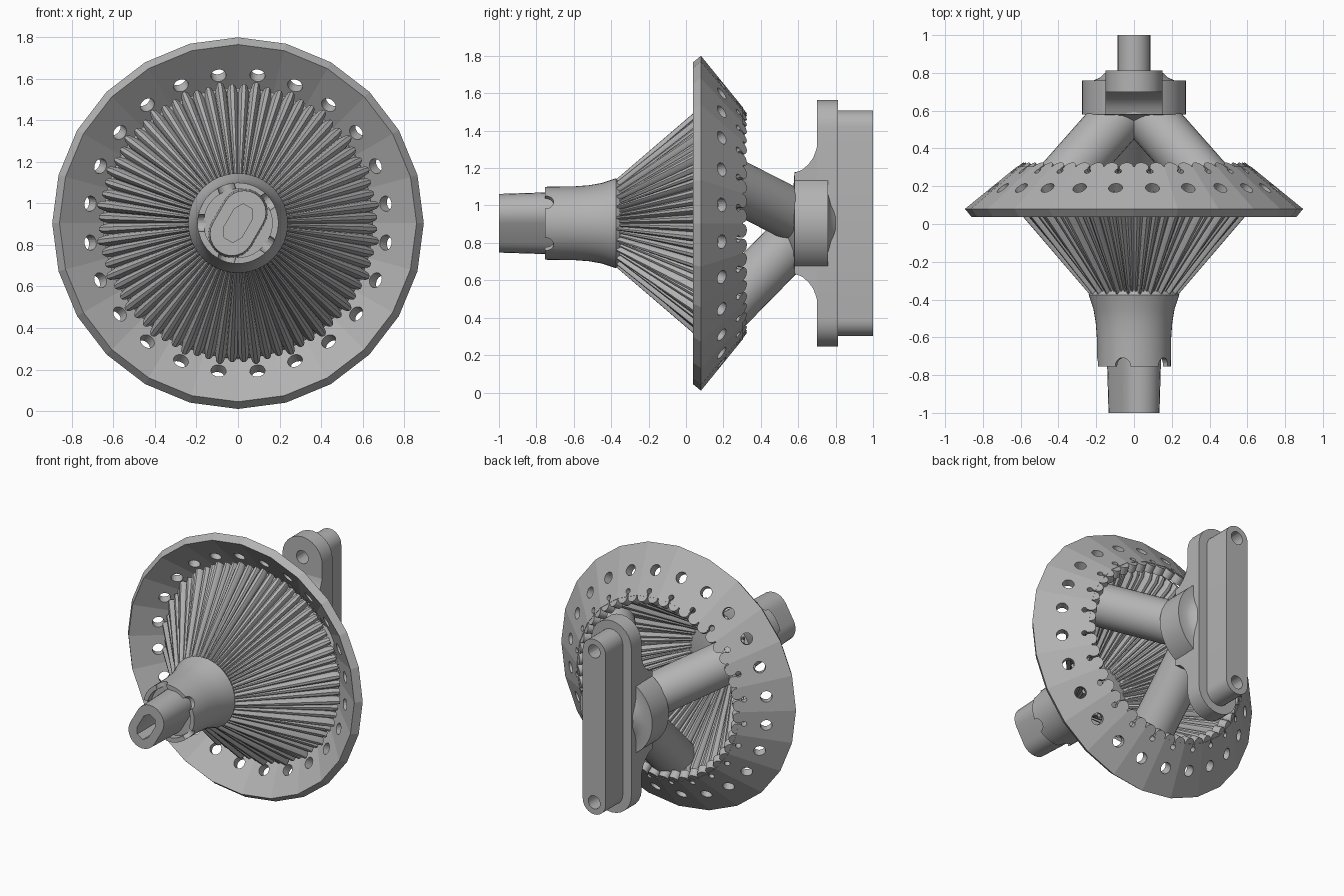
import bpy, bmesh
from math import sin, cos, pi, radians
from mathutils import Matrix, Vector

if "Cube" in bpy.data.objects:
    bpy.data.objects.remove(bpy.data.objects["Cube"])

CZ = 0.905          # height of the main axis, which runs along y
SIDES = 24
STEP = 2 * pi / SIDES

mat = bpy.data.materials.new("plain_grey")
mat.use_nodes = True
GREY = (0.45, 0.45, 0.45, 1)
mat.diffuse_color = GREY
mat.node_tree.nodes["Principled BSDF"].inputs["Base Color"].default_value = GREY


def finish(bm, name, smooth=True):
    bmesh.ops.remove_doubles(bm, verts=bm.verts, dist=1e-5)
    bmesh.ops.recalc_face_normals(bm, faces=bm.faces)
    me = bpy.data.meshes.new(name)
    bm.to_mesh(me)
    bm.free()
    me.materials.append(mat)
    ob = bpy.data.objects.new(name, me)
    bpy.context.collection.objects.link(ob)
    if smooth:
        smooth_shade(ob)
    return ob


def smooth_shade(ob):
    bpy.ops.object.select_all(action='DESELECT')
    ob.select_set(True)
    bpy.context.view_layer.objects.active = ob
    bpy.ops.object.shade_smooth_by_angle(angle=radians(35))


def loft(bm, rings, closed=False):
    """Skin a list of equal point rings, capping the ends unless closed."""
    rows = [[bm.verts.new(p) for p in ring] for ring in rings]
    n = len(rows[0])
    pairs = list(zip(rows, rows[1:])) + ([(rows[-1], rows[0])] if closed else [])
    for a, b in pairs:
        for i in range(n):
            j = (i + 1) % n
            bm.faces.new((a[i], a[j], b[j], b[i]))
    if not closed:
        bm.faces.new(rows[0])
        bm.faces.new(rows[-1])


def polar(r, a, y):
    return Vector((r * cos(a), y, CZ + r * sin(a)))


def lathe(name, profile, n=48, closed=False, smooth=True):
    bm = bmesh.new()
    loft(bm, [[polar(max(r, 1e-3), 2 * pi * i / n, y) for i in range(n)]
              for r, y in profile], closed)
    return finish(bm, name, smooth)


def obround(half_w, off, y, tilt=0, n=12):
    """Stadium outline in the xz plane, long axis leaning by tilt."""
    pts = []
    for end in (0, 1):
        for i in range(n + 1):
            a = pi * (end + i / n)
            u, v = half_w * cos(a), half_w * sin(a) + (off if end == 0 else -off)
            pts.append(Vector((u * cos(tilt) + v * sin(tilt), y,
                               CZ + v * cos(tilt) - u * sin(tilt))))
    return pts


def cylinder(bm, matrix, r, depth, n=20):
    bmesh.ops.create_cone(bm, cap_ends=True, segments=n, radius1=r, radius2=r,
                          depth=depth, matrix=matrix)


def cut(ob, cutter, smooth=True):
    cutter.hide_render = True
    mod = ob.modifiers.new("cut", 'BOOLEAN')
    mod.operation, mod.solver, mod.object = 'DIFFERENCE', 'EXACT', cutter
    deps = bpy.context.evaluated_depsgraph_get()
    ob.data = bpy.data.meshes.new_from_object(ob.evaluated_get(deps))
    ob.modifiers.clear()
    bpy.data.objects.remove(cutter)
    if smooth:
        smooth_shade(ob)


# Faceted rim: a conical band of 24 flat panels
SR, SY = -0.776, 0.631       # direction down the slope (radius, y)
THICK, LENGTH = 0.055, 0.355
R0, Y0 = 0.895, 0.08
inner = (R0 - THICK * SY, Y0 + THICK * SR)
rim = lathe("rim", [(R0, Y0), (R0 + SR * LENGTH, Y0 + SY * LENGTH),
                    (inner[0] + SR * LENGTH, inner[1] + SY * LENGTH), inner],
            SIDES, closed=True, smooth=False)


def panel(k, side, down):
    """Frame on rim panel k: x along the rim, y down the slope, z outward."""
    a = (k + 0.5) * STEP
    e, t, y = Vector((cos(a), 0, sin(a))), Vector((-sin(a), 0, cos(a))), Vector((0, 1, 0))
    s, n = e * SR + y * SY, e * SY - y * SR
    o = polar(R0 * cos(STEP / 2), a, Y0) + t * side + s * down - n * THICK / 2
    m = Matrix((t, s, n)).transposed().to_4x4()
    m.translation = o
    return m


holes, slots, lobes = bmesh.new(), bmesh.new(), bmesh.new()
for k in range(SIDES):
    cylinder(holes, panel(k, 0, 0.175), 0.037, 0.2)
    cylinder(holes, panel(k, 0, 0.315), 0.018, 0.2, 12)
    bmesh.ops.create_cube(slots, size=1, matrix=panel(k, 0, 0.36)
                          @ Matrix.Diagonal((0.012, 0.1, 0.2, 1)))
    for side in (-0.04, 0.04):
        cylinder(lobes, panel(k, side, LENGTH - 0.002), 0.037, THICK * 0.97)
cut(rim, finish(holes, "hole_cutter", False), False)
cut(rim, finish(slots, "slot_cutter", False), False)
finish(lobes, "rim_lobes")

# Ribs fanning from hub to rim; every third one stands proud
ribs = bmesh.new()
AX, NR = Vector((0.655, 0.755)), Vector((0.755, -0.655))   # (radius, y)
for k in range(SIDES * 3):
    a = (k + 1.5) * STEP / 3
    proud = k % 3 == 0
    t = Vector((-sin(a), 0, cos(a)))
    rings = []
    for r, y, w, d in ((0.215, -0.40, 0.009, 0.025), (0.655, 0.108, 0.031, 0.05),
                       (0.685, 0.143, 0.022, 0.04)):
        c = Vector((r, y)) - NR * (d + (0 if proud else 0.018))
        ring = []
        for i in range(10):
            b = 2 * pi * i / 10
            q = c + NR * d * sin(b)
            ring.append(polar(q.x, a, q.y) + t * w * cos(b))
        rings.append(ring)
    loft(ribs, rings)
finish(ribs, "ribs")
lathe("rib_web", [(0.18, -0.36), (0.64, 0.17), (0.65, 0.165), (0.19, -0.37)], 72, closed=True)

# Hub with a collar and five round notches
hub = lathe("hub", [(0, -0.71), (0.165, -0.71), (0.165, -0.755), (0.195, -0.755), (0.197, -0.6),
                    (0.203, -0.52), (0.215, -0.45), (0.24, -0.375), (0.21, -0.33), (0, -0.30)])
notches = bmesh.new()
for k in range(5):
    a = pi + k * 2 * pi / 5
    rot = Vector((cos(a), 0, sin(a))).to_track_quat('Z', 'Y').to_matrix().to_4x4()
    cylinder(notches, Matrix.Translation(polar(0.19, a, -0.75)) @ rot, 0.042, 0.07)
cut(hub, finish(notches, "notch_cutter", False))

# Tilted oblong spout with a socket
TILT = radians(30)
bm = bmesh.new()
loft(bm, [obround(0.105, 0.06, -1.0, TILT), obround(0.112, 0.063, -0.7, TILT)])
spout = finish(bm, "spout")
bm = bmesh.new()
loft(bm, [obround(0.05, 0.05, -1.1, TILT, 3), obround(0.05, 0.05, -0.8, TILT, 3)])
cut(spout, finish(bm, "socket_cutter", False))

# Three legs joining rim and bracket
legs = bmesh.new()
for deg in (30, 150, 270):
    a = radians(deg)
    p, q = polar(0.03, a, 0.63), polar(0.56, a, 0.11)
    m = (q - p).to_track_quat('Z', 'Y').to_matrix().to_4x4()
    m.translation = (p + q) / 2
    cylinder(legs, m, 0.14, (q - p).length, 32)
finish(legs, "legs")

# Bracket: round boss, flared neck, two stacked oblong plates
lathe("boss", [(0, 0.54), (0.15, 0.54), (0.2, 0.575), (0.275, 0.58), (0.275, 0.76),
               (0.215, 0.76), (0.18, 0.775), (0.155, 0.80), (0, 0.80)])
neck = [(0.58, 0.27), (0.62, 0.285), (0.655, 0.315), (0.68, 0.35), (0.697, 0.395), (0.71, 0.46)]
outline = neck + [(y, -z) for y, z in reversed(neck)]
bm = bmesh.new()
loft(bm, [[Vector((x, y, CZ + z)) for y, z in outline] for x in (-0.15, 0.15)])
finish(bm, "neck")

for name, w, off, y0, y1 in (("mount_plate", 0.152, 0.508, 0.70, 0.812),
                             ("back_plate", 0.087, 0.516, 0.81, 1.0)):
    bm = bmesh.new()
    loft(bm, [obround(w, off, y0), obround(w, off, y1)])
    plate = finish(bm, name)
    bm = bmesh.new()
    for s in (-1, 1):
        cylinder(bm, Matrix.Translation((0, 0.85, CZ + s * 0.52))
                 @ Matrix.Rotation(pi / 2, 4, 'X'), 0.045, 0.6)
    cut(plate, finish(bm, "bolt_cutter", False))
